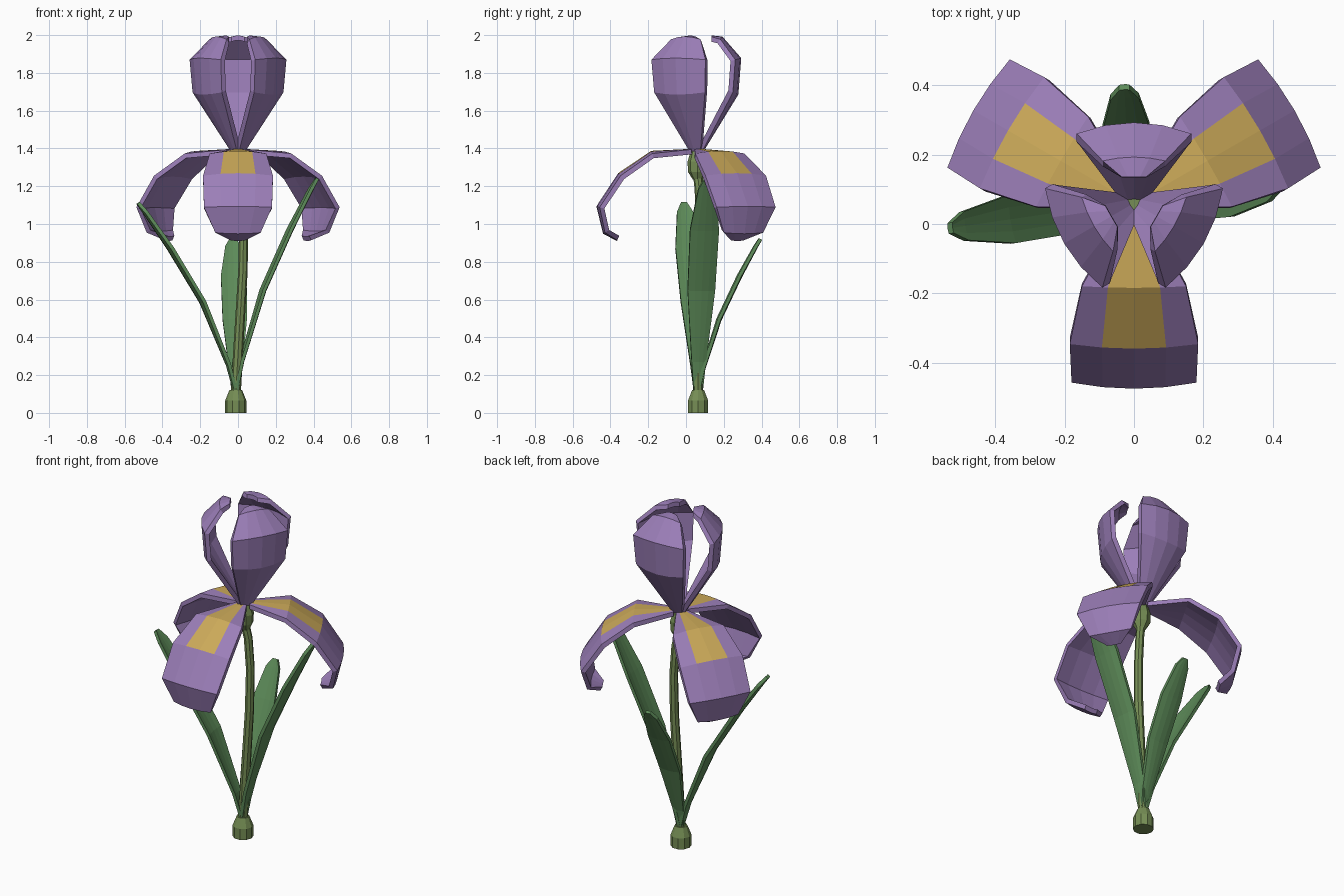
import bpy, bmesh
from math import sin, cos, pi, radians, atan2, hypot
from mathutils import Vector

if "Cube" in bpy.data.objects:
    bpy.data.objects.remove(bpy.data.objects["Cube"])


def material(name, rgb):
    m = bpy.data.materials.new(name)
    m.diffuse_color = (*rgb, 1)
    m.use_nodes = True
    m.node_tree.nodes["Principled BSDF"].inputs["Base Color"].default_value = m.diffuse_color
    return m


PURPLE = material("petal_purple", (0.33, 0.21, 0.48))
YELLOW = material("petal_yellow", (0.60, 0.40, 0.10))
LEAF = material("leaf_green", (0.11, 0.26, 0.10))
STEM = material("stem_green", (0.18, 0.27, 0.09))


def loft(name, rings, mats, pick=lambda row, col: 0):
    """Skin closed rings of points; pick gives the material slot of each quad."""
    bm = bmesh.new()
    loops = [[bm.verts.new(p) for p in ring] for ring in rings]
    n = len(loops[0])
    for i in range(len(loops) - 1):
        for j in range(n):
            k = (j + 1) % n
            f = bm.faces.new((loops[i][j], loops[i][k], loops[i + 1][k], loops[i + 1][j]))
            f.material_index = pick(i, j)
    bm.faces.new(loops[0])
    bm.faces.new(loops[-1])
    bmesh.ops.recalc_face_normals(bm, faces=bm.faces)
    mesh = bpy.data.meshes.new(name)
    bm.to_mesh(mesh)
    bm.free()
    for m in mats:
        mesh.materials.append(m)
    ob = bpy.data.objects.new(name, mesh)
    bpy.context.collection.objects.link(ob)
    return ob


def blade(name, origin, azimuth, profile, cup, thick, mats, pick=lambda row, col: 0):
    """Thick curved strip: profile rows are (radius, height, half width)."""
    out = Vector((cos(azimuth), sin(azimuth), 0))
    side = Vector((-sin(azimuth), cos(azimuth), 0))
    up = Vector((0, 0, 1))
    rings = []
    for i, (r, z, hw) in enumerate(profile):
        a, b = profile[max(i - 1, 0)], profile[min(i + 1, len(profile) - 1)]
        normal = (out * (a[1] - b[1]) + up * (b[0] - a[0])).normalized()
        mid = origin + out * r + up * z
        spine = [mid + side * hw * u + normal * cup * hw * u * u
                 for u in (-1, -0.5, 0, 0.5, 1)]
        h = normal * thick / 2
        rings.append([p + h for p in spine] + [p - h for p in reversed(spine)])
    return loft(name, rings, mats, pick)


def tube(name, rows, sides, mat):
    """Round tube through (x, y, z, radius) rows."""
    rings = [[Vector((x + r * cos(2 * pi * k / sides), y + r * sin(2 * pi * k / sides), z))
              for k in range(sides)] for x, y, z, r in rows]
    return loft(name, rings, [mat])


# Base bulb, bowed stem and ovary
BX, BY = -0.012, 0.064
tube("stem_base", [(BX, BY, 0, 0.056), (BX, BY, 0.065, 0.056), (BX, BY, 0.12, 0.034)], 10, STEM)
tube("stem", [(BX, BY, 0.10, 0.027), (0.005, 0.066, 0.4, 0.026), (0.026, 0.07, 0.75, 0.025),
              (0.03, 0.073, 1.0, 0.024), (0.018, 0.07, 1.18, 0.024), (0.0, 0.06, 1.28, 0.025)],
     8, STEM)
tube("ovary", [(0.004, 0.062, 1.235, 0.026), (0, 0.06, 1.275, 0.049),
               (0, 0.06, 1.33, 0.052), (0, 0.06, 1.40, 0.03)], 8, STEM)

# Three drooping falls with a yellow patch, three upright standards between them
CENTRE = Vector((0, 0.06, 0))
fall = [(0.03, 1.385, 0.035), (0.24, 1.375, 0.15), (0.41, 1.26, 0.185),
        (0.522, 1.09, 0.18), (0.488, 0.955, 0.12), (0.42, 0.922, 0.04)]
standard = [(0.015, 1.38, 0.03), (0.205, 1.69, 0.155), (0.22, 1.875, 0.165),
            (0.125, 1.982, 0.09), (0.075, 1.985, 0.035)]
for k in range(3):
    blade(f"fall_{k + 1}", CENTRE, radians(-90 + 120 * k), fall, -0.1, 0.026,
          [PURPLE, YELLOW], lambda row, col: int(row < 2 and col in (1, 2)))
    blade(f"standard_{k + 1}", CENTRE, radians(90 + 120 * k), standard, 0.2, 0.026, [PURPLE])

# Three leaves, each given by its tip position and half width
curve = [(0, 0, 0.3), (0.08, 0.15, 0.5), (0.35, 0.48, 0.95),
         (0.68, 0.76, 1.0), (0.93, 0.95, 0.6), (1, 1, 0.22)]
tips = {"leaf_left": (-0.53, -0.012, 1.11, 0.07),
        "leaf_right": (0.42, 0.115, 1.24, 0.077),
        "leaf_back": (-0.028, 0.395, 0.92, 0.068)}
for name, (x, y, z, hw) in tips.items():
    dx, dy = x - BX, y - BY
    reach = hypot(dx, dy)
    rows = [(a * reach, 0.1 + b * (z - 0.1), w * hw) for a, b, w in curve]
    blade(name, Vector((BX, BY, 0)), atan2(dy, dx), rows, 0.12, 0.018, [LEAF])
